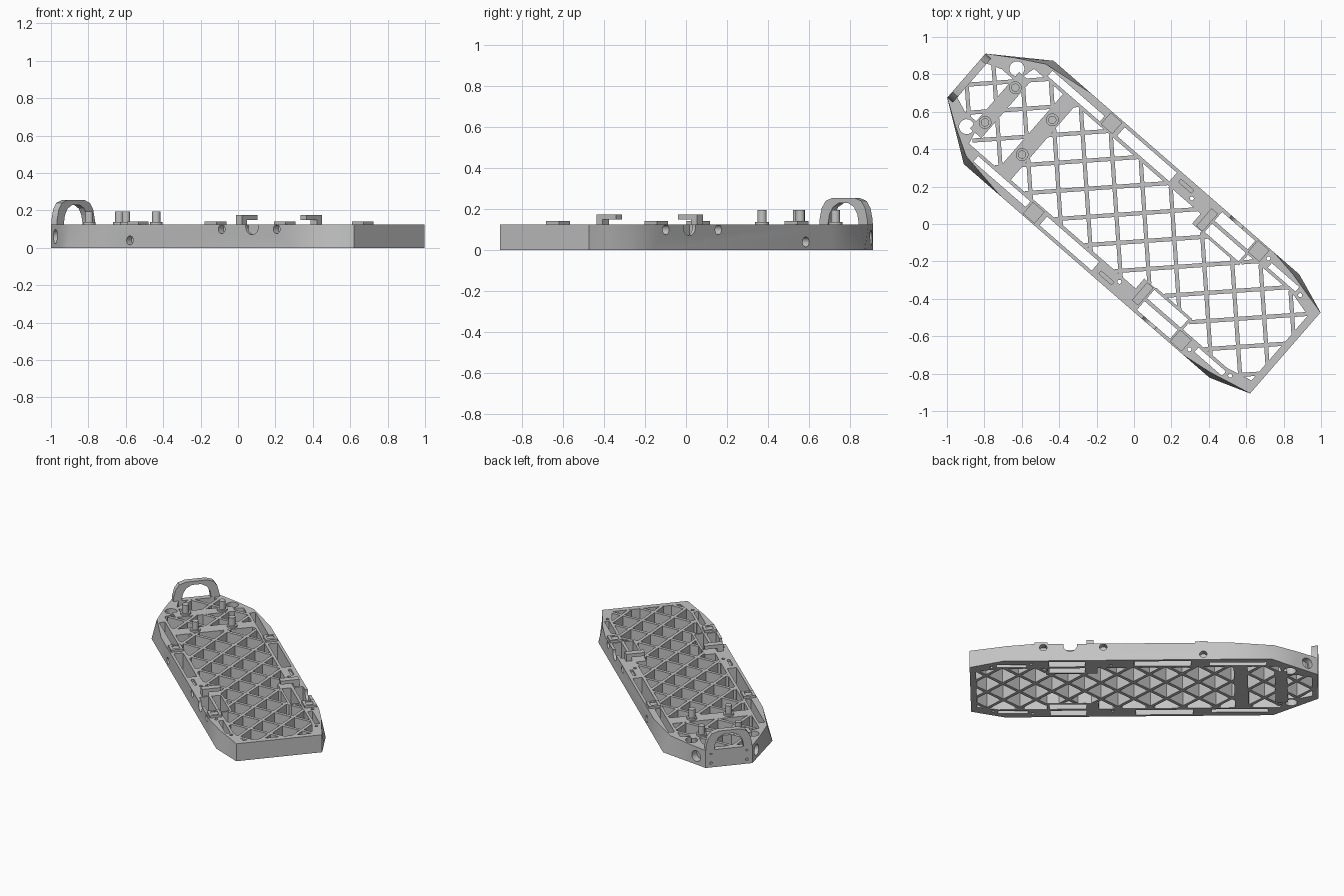
import bpy, bmesh, math
from mathutils import Matrix, Vector

if "Cube" in bpy.data.objects:
    bpy.data.objects.remove(bpy.data.objects["Cube"])

# Parts are laid out with u along the deck and v across it, then turned into place
H = 0.125
TURN = Matrix.Translation((0.004, 0, 0)) @ Matrix.Rotation(math.radians(-41), 4, 'Z') @ Matrix.Translation((0, 0.008, 0))
GREY = bpy.data.materials.new("light_grey")
GREY.diffuse_color = (0.55, 0.55, 0.55, 1)
GREY.use_nodes = True
GREY.node_tree.nodes["Principled BSDF"].inputs["Base Color"].default_value = GREY.diffuse_color


def finish(bm, name):
    bmesh.ops.recalc_face_normals(bm, faces=bm.faces[:])
    bm.transform(TURN)
    me = bpy.data.meshes.new(name)
    bm.to_mesh(me)
    bm.free()
    me.materials.append(GREY)
    ob = bpy.data.objects.new(name, me)
    bpy.context.collection.objects.link(ob)
    return ob


def loft(bm, low, high, z0, z1):
    """Solid between two outlines with equal point counts."""
    a = [bm.verts.new((u, v, z0)) for u, v in low]
    b = [bm.verts.new((u, v, z1)) for u, v in high]
    n = len(a)
    bm.faces.new(a[::-1])
    bm.faces.new(b)
    for i in range(n):
        j = (i + 1) % n
        bm.faces.new((a[i], a[j], b[j], b[i]))


def box(bm, u0, u1, v0, v1, z0=0.0, z1=H):
    pts = [(u0, v0), (u1, v0), (u1, v1), (u0, v1)]
    loft(bm, pts, pts, z0, z1)


def rod(bm, centre, axis, radius, depth, sides=24):
    q = Vector((0, 0, 1)).rotation_difference(Vector(axis)).to_matrix().to_4x4()
    bmesh.ops.create_cone(bm, cap_ends=True, segments=sides, radius1=radius, radius2=radius,
                          depth=depth, matrix=Matrix.Translation(centre) @ q)


def both(half):
    """Mirror a half outline across the centre line."""
    return [(u, -v) for u, v in half] + [(u, v) for u, v in reversed(half)]


# Frame: full-height tray with corners that are trimmed towards the top
low = both([(-1.2, .156), (-1.05, .261), (-.9, .366), (-.66, .366), (.68, .366), (.84, .366), (.95, .327), (1.06, .287)])
high = both([(-1.2, .156), (-1.07, .24), (-.92, .325), (-.64, .366), (.66, .366), (.82, .343), (.95, .312), (1.06, .287)])
bm = bmesh.new()
loft(bm, low, high, 0, H)
frame = finish(bm, "frame")

# Openings in the frame
cut = bmesh.new()
bay = both([(-1.16, .12), (-1.08, .15), (-.98, .15), (-.95, .265), (.88, .265), (1.02, .23)])
loft(cut, bay, bay, -.1, .3)
for s in (-1, 1):
    for u0, u1, v0, v1 in ((-.87, -.50, .283, .322), (-.38, -.01, .285, .347),
                           (.31, .545, .285, .347), (.69, .885, .283, .315)):
        box(cut, u0, u1, min(s*v0, s*v1), max(s*v0, s*v1), -.1, .3)
    box(cut, .03, .12, min(s*.315, s*.335), max(s*.315, s*.335), .11, .3)
    rod(cut, (-1.02, s*.205, .06), (0, 0, 1), .04, .4)
    for u, v in ((.66, .322), (.917, .285), (.141, .295)):
        rod(cut, (u, s*v, .06), (0, 0, 1), .011, .4, 12)
    for u, z in ((-.46, .04), (.19, .1), (.58, .1)):
        rod(cut, (u, s*.37, z), (0, 1, 0), .024, .09)
    rod(cut, (.405, s*.35, .115), (0, 1, 0), .045, .09)
    rod(cut, (-1.13, s*.2, .06), (-.57, s*.82, 0), .038, .09)
    for z in (.03, .1):
        rod(cut, (-1.2, s*.12, z), (1, 0, 0), .009, .04, 12)
cutter = finish(cut, "frame_cutter")
cutter.hide_render = True
mod = frame.modifiers.new("openings", 'BOOLEAN')
mod.operation = 'DIFFERENCE'
mod.solver = 'EXACT'
mod.use_self = True
mod.object = cutter
bpy.context.view_layer.objects.active = frame
frame.select_set(True)
bpy.ops.object.modifier_apply(modifier=mod.name)
bpy.data.objects.remove(cutter)


# Diagonal lattice: ribs run wherever the bay is open
def is_open(u, v):
    a = abs(v)
    if not -1.165 < u < 1.025 or a > .27:
        return False
    if u < -.95 and a > .155:
        return False
    if u > .88 and a > .265 - (u - .88) * .25 + .005:
        return False
    return not (.23 < u < .565 and a > .195)


ribs = bmesh.new()
STEP = .005
for sign in (-1, 1):
    along = Vector((1, sign, 0)).normalized()
    normal = Vector((-sign * along.y, sign * along.x, 0)) if sign > 0 else Vector((along.x, -along.y, 0)).normalized()
    normal = Vector((-1, 1, 0)).normalized() if sign > 0 else Vector((1, 1, 0)).normalized()
    for k in range(-8, 9):
        base = normal * (.05 + .15 * k)
        start = None
        for i in range(-340, 341):
            p = base + along * (i * STEP)
            inside = is_open(p.x, p.y)
            if inside and start is None:
                start = p
            elif not inside and start is not None:
                if (p - start).length > .03:
                    w = normal * .011
                    pts = [(q.x, q.y) for q in (start - w, p - w, p + w, start + w)]
                    loft(ribs, pts, pts, .001, H - .001)
                start = None
finish(ribs, "lattice_ribs")

# Cross bars that carry the posts
bars = bmesh.new()
box(bars, -.745, -.655, -.27, .27)
box(bars, -1.0, -.92, -.2, .2)
finish(bars, "cross_bars")

# Walled side pockets beside the hooks
pockets = bmesh.new()
for s in (-1, 1):
    for u0, u1, v0, v1 in ((.23, .31, .195, .27), (.31, .565, .19, .205), (.55, .565, .2, .27)):
        box(pockets, u0, u1, min(s*v0, s*v1), max(s*v0, s*v1))
finish(pockets, "side_pockets")

# Posts with a low collar
posts = bmesh.new()
for u in (-.96, -.698):
    for v in (-.123, .123):
        rod(posts, (u, v, .13), (0, 0, 1), .034, .014)
        rod(posts, (u, v, .155), (0, 0, 1), .022, .08)
finish(posts, "posts")

# Raised square pads with a recessed centre
pads = bmesh.new()
for u in (-.447, .595):
    for s in (-1, 1):
        v = s * .317
        for du in (-.032, .032):
            box(pads, u+du-.009, u+du+.009, v-.041, v+.041, .12, .141)
        for dv in (-.032, .032):
            box(pads, u-.023, u+.023, v+dv-.009, v+dv+.009, .12, .141)
        box(pads, u-.023, u+.023, v-.023, v+.023, .12, .136)
finish(pads, "square_pads")

# Hooks: outer stem with a tongue reaching inwards
hooks = bmesh.new()
for s in (-1, 1):
    for v0, v1, z0, z1 in ((.285, .325, .07, .152), (.2, .325, .15, .175)):
        box(hooks, .255, .30, min(s*v0, s*v1), max(s*v0, s*v1), z0, z1)
finish(hooks, "hooks")

# Carry handle: arched plate on the narrow end
outer = [(-.156, .1), (-.154, .15), (-.14, .205), (-.115, .24), (-.07, .255)]
inner = [(-.098, .1), (-.098, .135), (-.09, .175), (-.068, .21), (-.03, .23)]
outer += [(-v, z) for v, z in reversed(outer)]
inner += [(-v, z) for v, z in reversed(inner)]
bm = bmesh.new()
rings = [[bm.verts.new((u, v, z)) for v, z in path]
         for u, path in ((-1.2, outer), (-1.2, inner), (-1.16, inner), (-1.16, outer))]
for i in range(len(outer) - 1):
    for r in range(4):
        a, b = rings[r], rings[(r + 1) % 4]
        bm.faces.new((a[i], a[i+1], b[i+1], b[i]))
for i in (0, -1):
    bm.faces.new([r[i] for r in rings])
finish(bm, "carry_handle")

# Smooth the curved surfaces and keep edges sharp
bpy.ops.object.select_all(action='SELECT')
bpy.ops.object.shade_smooth_by_angle(angle=math.radians(30))
